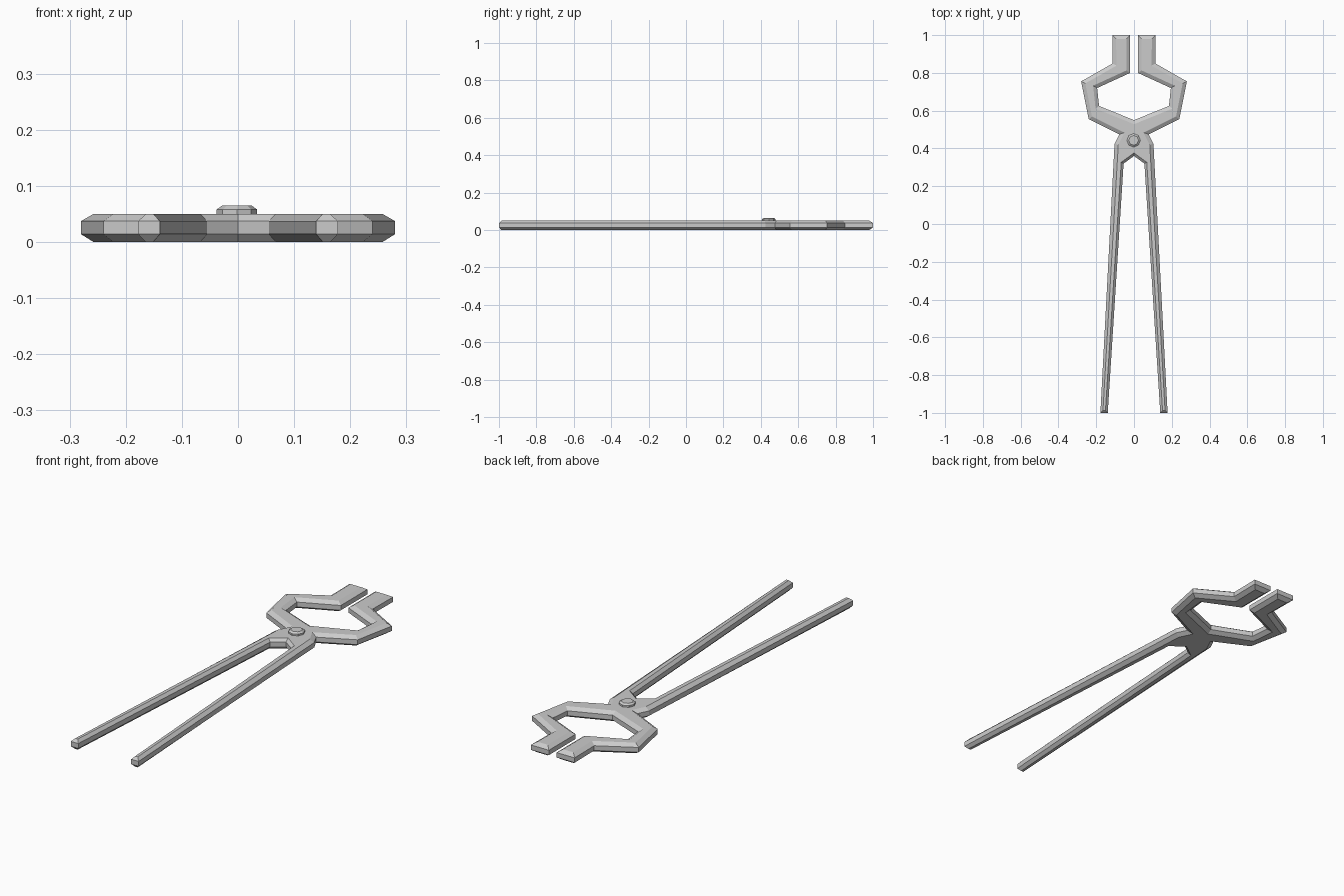
import bpy, bmesh
from mathutils import Vector, Matrix

if "Cube" in bpy.data.objects:
    bpy.data.objects.remove(bpy.data.objects["Cube"])

# Right half of the outside edge: jaw tip -> handle end -> crotch
OUTER = [(0.02, 1.0), (0.115, 1.0), (0.113, 0.85), (0.28, 0.755), (0.24, 0.555),
         (0.078, 0.475), (0.103, 0.425), (0.178, -1.0), (0.139, -1.0), (0.055, 0.32)]
CROTCH = [(0.0, 0.36)]
# Right half of the inside opening: bottom apex -> jaw
APEX = [(0.0, 0.55)]
INNER = [(0.185, 0.625), (0.195, 0.72), (0.02, 0.80)]


def mirrored(points):
    return [(-x, y) for x, y in reversed(points)]


def inset(points, i):
    """Point i moved inward (outline runs clockwise) along its mitre."""
    p, q, r = (Vector(points[(i + k) % len(points)]) for k in (-1, 0, 1))
    a, b = (q - p).normalized(), (r - q).normalized()
    n1, n2 = Vector((a.y, -a.x)), Vector((b.y, -b.x))
    width = 0.013 if q.y < 0.4 else 0.02
    return q + (n1 + n2) * width / (1 + n1.dot(n2))


def finish(bm, name):
    bmesh.ops.recalc_face_normals(bm, faces=bm.faces)
    mesh = bpy.data.meshes.new(name)
    bm.to_mesh(mesh)
    bm.free()
    obj = bpy.data.objects.new(name, mesh)
    bpy.context.collection.objects.link(obj)
    return obj


def loft(bm, rings):
    rings = [[bm.verts.new(v) for v in ring] for ring in rings]
    n = len(rings[0])
    for lo, hi in zip(rings, rings[1:]):
        for i in range(n):
            j = (i + 1) % n
            bm.faces.new((lo[i], lo[j], hi[j], hi[i]))
    caps = [bm.faces.new(rings[0]), bm.faces.new(rings[-1])]
    bmesh.ops.triangulate(bm, faces=caps)


# Tong body: jaws, joint and handles as one chamfered plate
outline = OUTER + CROTCH + mirrored(OUTER) + mirrored(INNER) + APEX + INNER
small = [inset(outline, i) for i in range(len(outline))]
bm = bmesh.new()
loft(bm, [[(p[0], p[1], z) for p in pts]
          for pts, z in ((small, 0), (outline, 0.014), (outline, 0.037), (small, 0.05))])
finish(bm, "tong_body")

# Rivet: octagonal head with a chamfered top
bm = bmesh.new()
for r1, r2, z0, z1 in ((0.036, 0.036, 0.045, 0.058), (0.036, 0.026, 0.058, 0.065)):
    bmesh.ops.create_cone(bm, cap_ends=False, segments=8, radius1=r1, radius2=r2,
                          depth=z1 - z0,
                          matrix=Matrix.Translation((-0.002, 0.443, (z0 + z1) / 2)))
bmesh.ops.remove_doubles(bm, verts=bm.verts, dist=0.0005)
bmesh.ops.holes_fill(bm, edges=bm.edges, sides=0)
finish(bm, "rivet")
